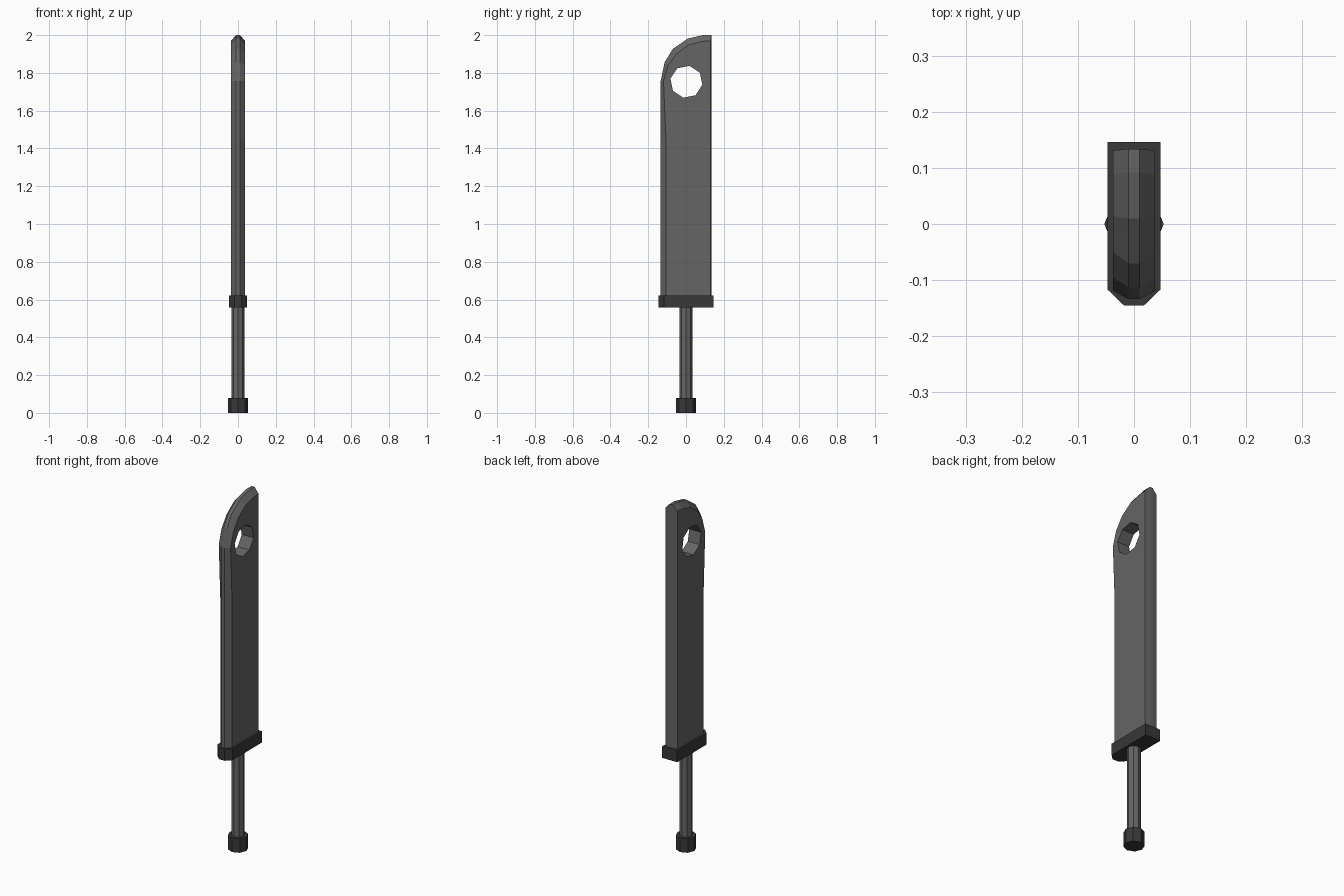
import bpy, bmesh
from math import cos, sin, pi, radians

if "Cube" in bpy.data.objects:
    bpy.data.objects.remove(bpy.data.objects["Cube"])


def material(name, v):
    m = bpy.data.materials.new(name)
    m.diffuse_color = (v, v, v, 1)
    m.use_nodes = True
    m.node_tree.nodes["Principled BSDF"].inputs["Base Color"].default_value = m.diffuse_color
    return m


steel = material("steel", 0.13)
dark = material("dark_steel", 0.04)


def loft(name, loops, mat):
    """Skin a stack of equal-length loops and cap both ends."""
    bm = bmesh.new()
    rings = [[bm.verts.new(p) for p in loop] for loop in loops]
    n = len(rings[0])
    for a, b in zip(rings, rings[1:]):
        for i in range(n):
            j = (i + 1) % n
            bm.faces.new((a[i], a[j], b[j], b[i]))
    bm.faces.new(rings[0])
    bm.faces.new(rings[-1])
    bmesh.ops.recalc_face_normals(bm, faces=bm.faces)
    me = bpy.data.meshes.new(name)
    bm.to_mesh(me)
    bm.free()
    ob = bpy.data.objects.new(name, me)
    bpy.context.collection.objects.link(ob)
    if mat:
        me.materials.append(mat)
    return ob


def octagon(r, start=0):
    return [(r * cos(start + i * pi / 4), r * sin(start + i * pi / 4)) for i in range(8)]


def prism(name, outline, z0, z1, mat):
    return loft(name, [[(x, y, z) for x, y in outline] for z in (z0, z1)], mat)


# Blade: side outlines (y, z) of the edge rim and of the flat faces
rim = [(0.134, 0.6), (-0.134, 0.6), (-0.134, 1.45), (-0.134, 1.757), (-0.113, 1.857),
       (-0.07, 1.927), (0.01, 1.982), (0.092, 2.0), (0.134, 2.0)]
flat = [(0.131, 0.6), (-0.106, 0.6), (-0.106, 1.45), (-0.119, 1.757), (-0.095, 1.838),
        (-0.05, 1.902), (0.014, 1.948), (0.088, 1.967), (0.131, 1.97)]
sections = [(-0.037, flat), (-0.01, rim), (0.01, rim), (0.037, flat)]
blade = loft("blade", [[(x, y, z) for y, z in o] for x, o in sections], steel)

# Eight-sided hole through the blade tip
hole = octagon(0.086, radians(79))
cutter = loft("hole_cutter", [[(x, y + 0.002, z + 1.753) for y, z in hole]
                              for x in (-0.1, 0.1)], steel)
cutter.hide_render = True
cutter.hide_viewport = True
cut = blade.modifiers.new("hole", "BOOLEAN")
cut.operation = "DIFFERENCE"
cut.solver = "EXACT"
cut.object = cutter

# Guard: rectangle with chamfered front corners
prism("guard", [(0.047, 0.146), (-0.047, 0.146), (-0.047, -0.117), (-0.018, -0.145),
                (0.018, -0.145), (0.047, -0.117)], 0.557, 0.622, dark)

# Grip and pommel
prism("grip", octagon(0.035), 0.06, 0.58, steel)
prism("pommel", octagon(0.053), 0, 0.08, dark)
